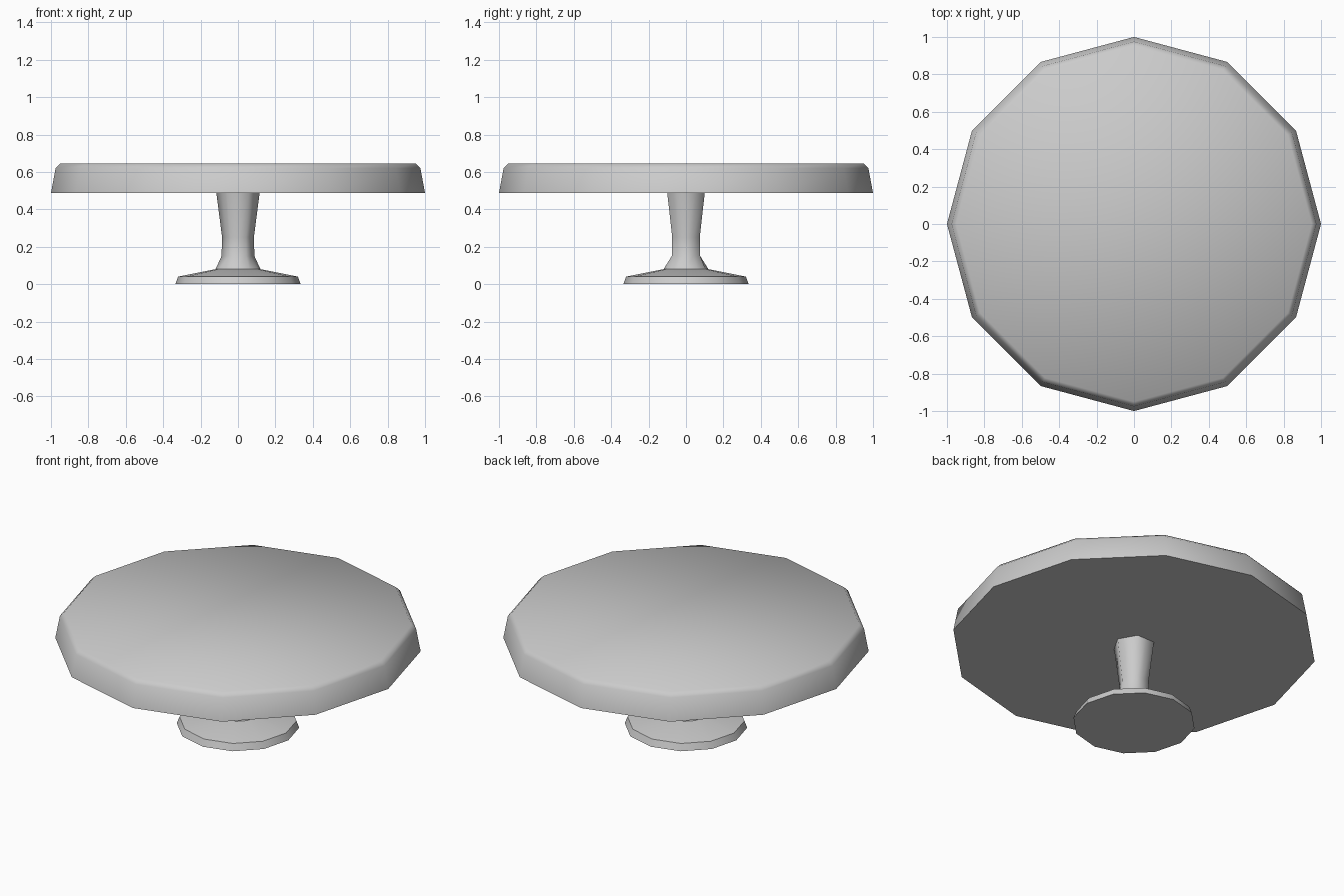
import bpy
import bmesh
from math import cos, sin, pi, radians

cube = bpy.data.objects.get("Cube")
if cube:
    bpy.data.objects.remove(cube, do_unlink=True)

SIDES = 12

grey = bpy.data.materials.new("light grey")
grey.use_nodes = True
colour = (0.6, 0.6, 0.6, 1)
grey.diffuse_color = colour
grey.node_tree.nodes["Principled BSDF"].inputs["Base Color"].default_value = colour


def turned(name, profile, smooth_angle):
    """Stack rings of (radius, height, squeeze of alternate corners) and cap both ends."""
    bm = bmesh.new()
    rings = []
    for radius, z, squeeze in profile:
        ring = []
        for i in range(SIDES):
            a = 2 * pi * i / SIDES
            r = radius * (squeeze if i % 2 else 1)
            ring.append(bm.verts.new((r * cos(a), r * sin(a), z)))
        rings.append(ring)
    for low, high in zip(rings, rings[1:]):
        for i in range(SIDES):
            j = (i + 1) % SIDES
            bm.faces.new((low[i], low[j], high[j], high[i]))
    bm.faces.new(list(reversed(rings[0])))
    bm.faces.new(rings[-1])
    mesh = bpy.data.meshes.new(name)
    bm.to_mesh(mesh)
    bm.free()
    mesh.materials.append(grey)
    obj = bpy.data.objects.new(name, mesh)
    bpy.context.collection.objects.link(obj)
    bpy.ops.object.select_all(action="DESELECT")
    obj.select_set(True)
    bpy.context.view_layer.objects.active = obj
    bpy.ops.object.shade_smooth_by_angle(angle=radians(smooth_angle))
    return obj


HEX = cos(pi / 6)  # pulls alternate corners in to make a hexagon

# Wide foot with a shallow sloping top
turned("foot", [(0.335, 0, 1), (0.32, 0.04, 1), (0.12, 0.08, 1)], 50)

# Hexagonal stem, flaring to a round collar at the foot
turned("stem", [(0.12, 0.08, 1), (0.088, 0.15, HEX),
                (0.085, 0.25, HEX), (0.116, 0.49, HEX)], 65)

# Table top with leaning sides and a softened upper edge
turned("table_top", [(1, 0.487, 1), (0.975, 0.62, 1), (0.95, 0.645, 1)], 60)
